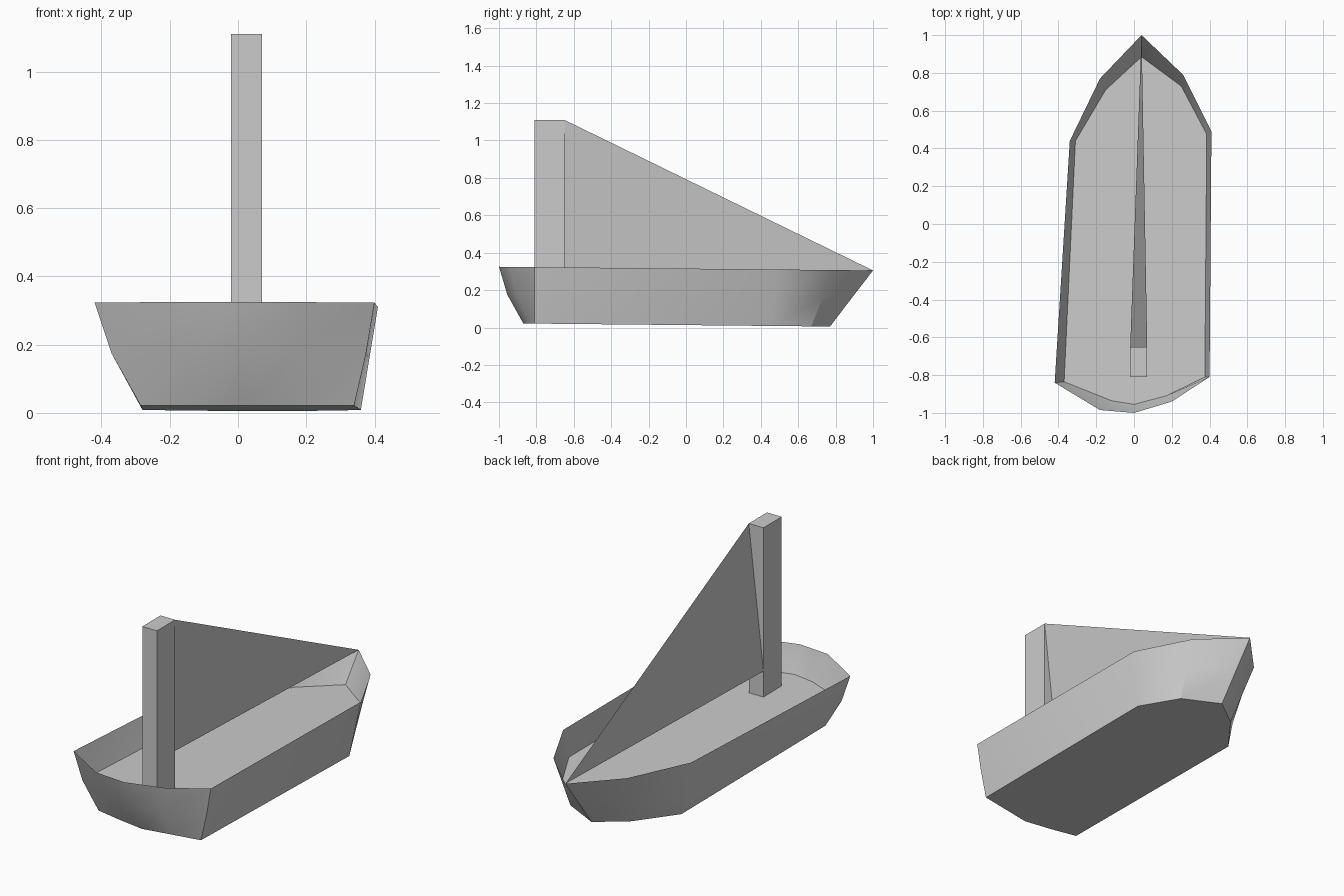
import bpy
import bmesh
from mathutils import Vector

default_cube = bpy.data.objects.get("Cube")
if default_cube:
    bpy.data.objects.remove(default_cube, do_unlink=True)


def add_object(name, bm):
    """Turn a bmesh into a linked scene object."""
    mesh = bpy.data.meshes.new(name)
    bm.to_mesh(mesh)
    bm.free()
    obj = bpy.data.objects.new(name, mesh)
    bpy.context.collection.objects.link(obj)
    return obj


def add_ring(bm, outline, height):
    """Add an outline of vertices, dipping slightly towards the bow."""
    return [bm.verts.new((x, y, height - 0.01 * y)) for x, y in outline]


def bridge(bm, lower, upper):
    """Join two rings with outward facing panels."""
    for i in range(len(lower)):
        j = (i + 1) % len(lower)
        bm.faces.new((lower[i], lower[j], upper[j], upper[i]))


# Hull outlines, counterclockwise from the bow
rim = [(0.04, 1.0), (-0.18, 0.77), (-0.34, 0.44), (-0.42, -0.84),
       (-0.18, -0.985), (0, -1.0), (0.2, -0.94), (0.4, -0.81),
       (0.41, 0.49), (0.26, 0.79)]
waist = [(0.04, 0.885), (-0.15, 0.71), (-0.31, 0.44), (-0.37, -0.835),
         (-0.12, -0.935), (0, -0.955), (0.17, -0.91), (0.375, -0.81),
         (0.385, 0.475), (0.25, 0.73)]
keel = [(0.04, 0.77), (-0.12, 0.65), (-0.28, 0.44), (-0.285, -0.815),
        (-0.14, -0.845), (0.02, -0.87), (0.18, -0.84), (0.34, -0.81),
        (0.36, 0.46), (0.24, 0.67)]
waist_height = 0.165

# Hull shell with a flat bottom
bm = bmesh.new()
rings = [add_ring(bm, outline, height) for outline, height in
         ((keel, 0.013), (waist, waist_height), (rim, 0.315))]
bridge(bm, rings[0], rings[1])
bridge(bm, rings[1], rings[2])
bm.faces.new(reversed(rings[0]))
hull = add_object("hull", bm)

bpy.ops.object.select_all(action='DESELECT')
hull.select_set(True)
bpy.context.view_layer.objects.active = hull
bpy.ops.object.shade_smooth_by_angle()

# Deck set halfway down inside the hull
bm = bmesh.new()
bm.faces.new(add_ring(bm, waist, waist_height))
add_object("deck", bm)

# Square mast near the stern
low = Vector((-0.02, -0.81, waist_height))
high = Vector((0.07, -0.65, 1.11))
bm = bmesh.new()
bmesh.ops.create_cube(bm, size=1)
bmesh.ops.scale(bm, vec=high - low, verts=bm.verts)
bmesh.ops.translate(bm, vec=(low + high) / 2, verts=bm.verts)
add_object("mast", bm)

# Triangular sail, twisted across the back of the mast and tied to the bow
bm = bmesh.new()
corners = (high, (low.x, high.y, 0.315), (*rim[0], 0.305))
bm.faces.new([bm.verts.new(corner) for corner in corners])
add_object("sail", bm)
